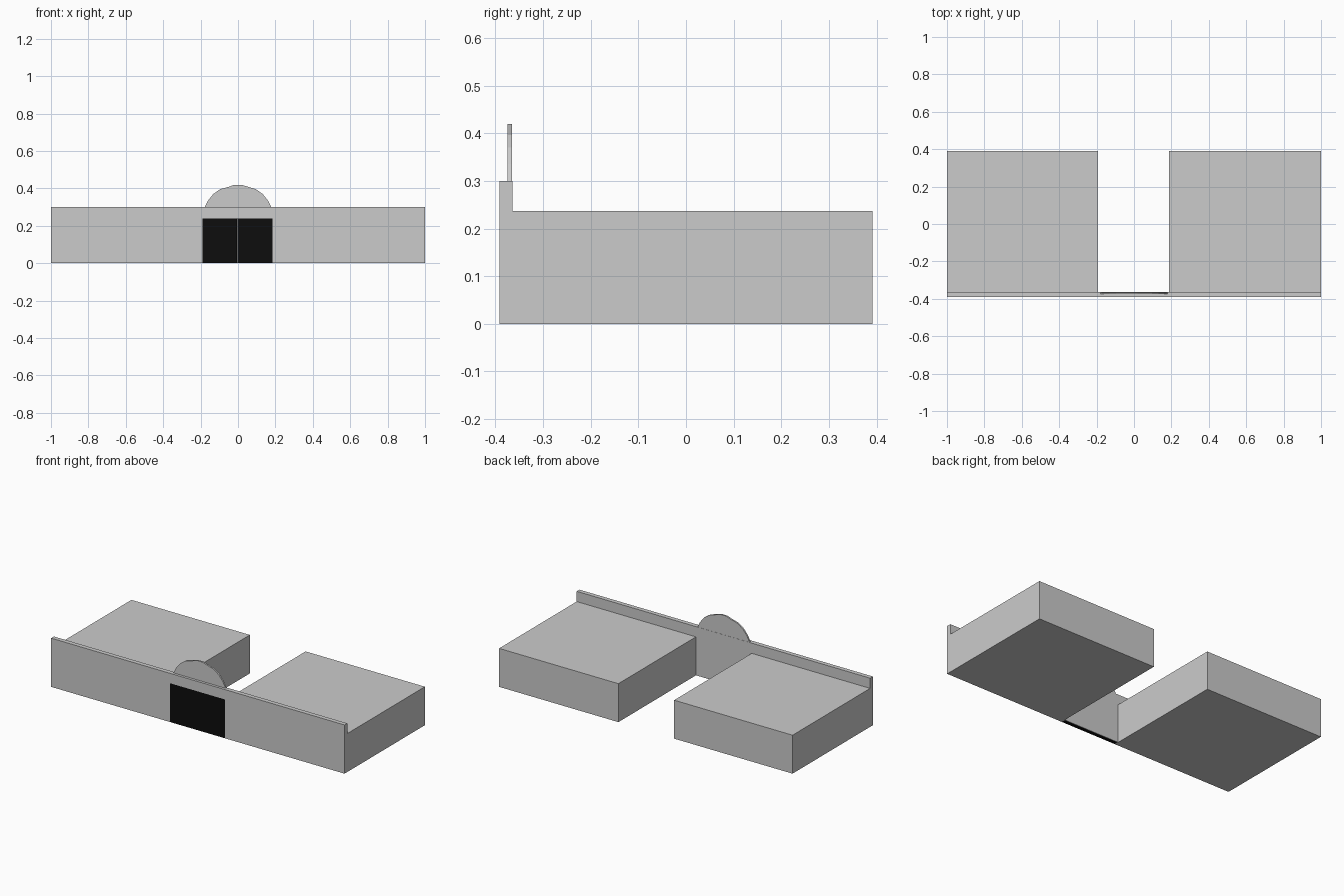
import bpy, bmesh
from mathutils import Vector

if "Cube" in bpy.data.objects:
    bpy.data.objects.remove(bpy.data.objects["Cube"])


def mesh_object(name, bm):
    bmesh.ops.recalc_face_normals(bm, faces=bm.faces[:])
    me = bpy.data.meshes.new(name)
    bm.to_mesh(me)
    bm.free()
    ob = bpy.data.objects.new(name, me)
    bpy.context.collection.objects.link(ob)
    return ob


def prism(name, points, offset):
    """Extrude a closed outline along an offset vector."""
    bm = bmesh.new()
    face = bm.faces.new([bm.verts.new(p) for p in points])
    new = bmesh.ops.extrude_face_region(bm, geom=[face])["geom"]
    verts = [g for g in new if isinstance(g, bmesh.types.BMVert)]
    bmesh.ops.translate(bm, verts=verts, vec=Vector(offset))
    # the extrude keeps the starting face only when it is needed as a cap
    bmesh.ops.holes_fill(bm, edges=bm.edges[:], sides=0)
    return mesh_object(name, bm)


def box(name, lo, hi):
    (x0, y0, z0), (x1, y1, z1) = lo, hi
    return prism(name, [(x0, y0, z0), (x1, y0, z0), (x1, y1, z0), (x0, y1, z0)],
                 (0, 0, z1 - z0))


def cut(target, cutter):
    cutter.hide_render = True
    cutter.hide_set(True)
    mod = target.modifiers.new("cut", "BOOLEAN")
    mod.operation = "DIFFERENCE"
    mod.solver = "EXACT"
    mod.object = cutter


FRONT, WALL_BACK, BACK = -0.391, -0.364, 0.391
ROOF, PARAPET = 0.237, 0.30
LEFT, RIGHT, MIDDLE = -0.19, 0.185, -0.005

# building: L-shaped section with a front parapet, run along the full width
section = [(FRONT, 0), (BACK, 0), (BACK, ROOF), (WALL_BACK, ROOF),
           (WALL_BACK, PARAPET), (FRONT, PARAPET)]
building = prism("building", [(-1, y, z) for y, z in section], (2, 0, 0))

# open yard between the two wings, and the recess for the doors
cut(building, box("yard_cutter", (-0.193, WALL_BACK, -0.1), (0.187, 0.6, 0.6)))
cut(building, box("door_cutter", (LEFT, -0.6, -0.1), (RIGHT, WALL_BACK - 0.003, 0.239)))

# black double doors set flush in the wall
black = bpy.data.materials.new("black")
black.diffuse_color = (0.004, 0.004, 0.004, 1)
black.use_nodes = True
black.node_tree.nodes["Principled BSDF"].inputs["Base Color"].default_value = black.diffuse_color
for name, x0, x1 in (("left_door", LEFT, MIDDLE - 0.001),
                     ("right_door", MIDDLE + 0.001, RIGHT)):
    door = box(name, (x0, FRONT, 0), (x1, WALL_BACK - 0.003, 0.239))
    door.data.materials.append(black)

# rounded sign panel rising from the parapet
arch = [(-0.178, PARAPET), (-0.16, 0.335), (-0.132, 0.37), (-0.095, 0.396),
        (-0.05, 0.408), (-0.02, 0.419), (0.02, 0.419), (0.055, 0.408),
        (0.095, 0.396), (0.132, 0.37), (0.16, 0.335), (0.178, PARAPET)]
prism("arched_panel", [(x, -0.375, z) for x, z in arch], (0, 0.01, 0))
